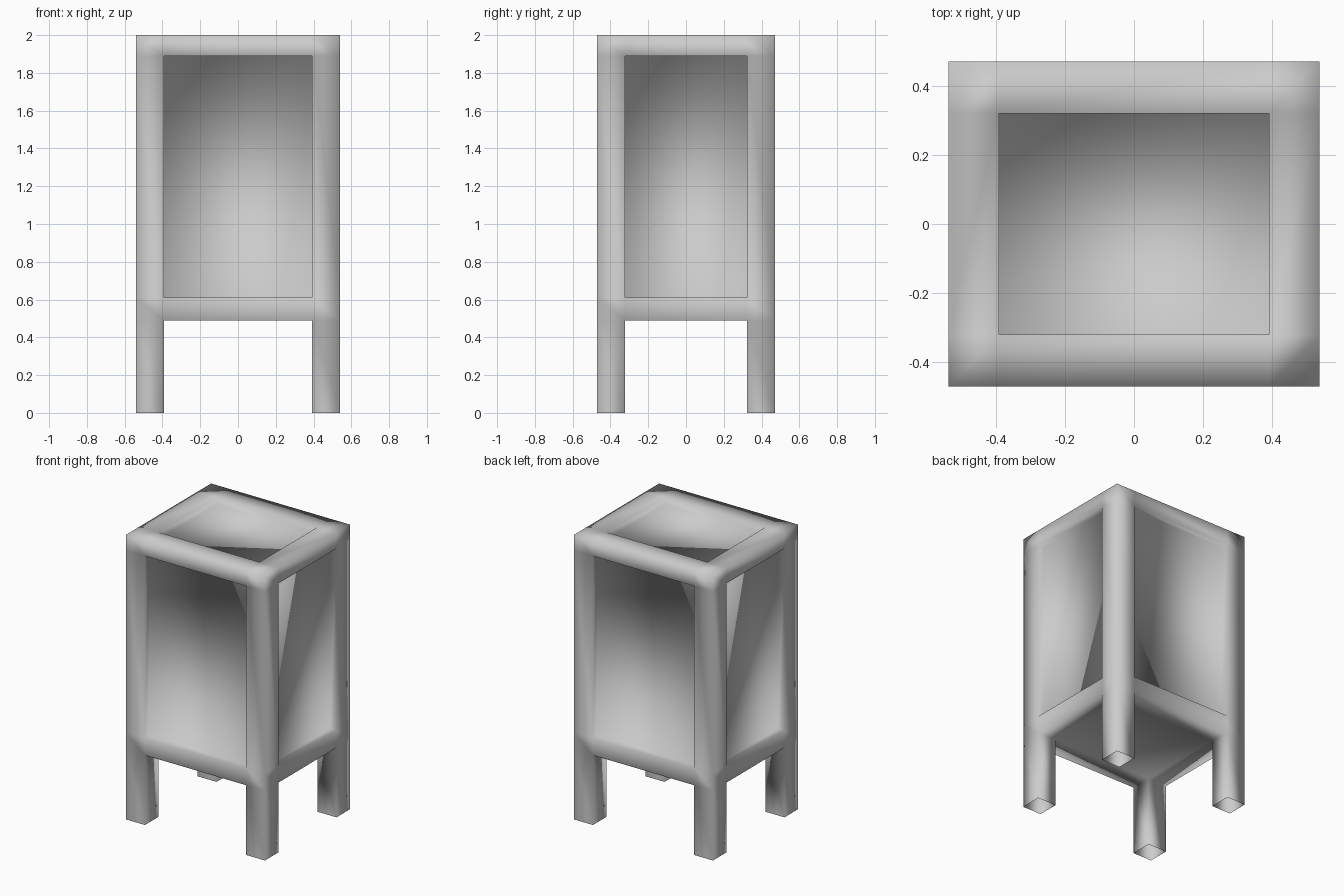
import bpy, bmesh
from mathutils import Vector

if "Cube" in bpy.data.objects:
    bpy.data.objects.remove(bpy.data.objects["Cube"])

HX, HY = 0.54, 0.472          # outer half sizes
IX, IY = 0.393, 0.322         # inner edges of the posts
Z_LEG, Z_TOP = 0.49, 2.0      # underside and top of the body
Z_LOW, Z_HIGH = 0.61, 1.89    # inner edges of the rails
DEPTH = 0.05                  # panel recess

# Body block
bm = bmesh.new()
bmesh.ops.create_cube(bm, size=1)
for v in bm.verts:
    v.co = Vector((v.co.x * 2 * HX, v.co.y * 2 * HY, Z_TOP if v.co.z > 0 else Z_LEG))

# Cut lines that separate posts, rails and panels
def cut(point, normal):
    bmesh.ops.bisect_plane(bm, geom=bm.verts[:] + bm.edges[:] + bm.faces[:],
                           plane_co=point, plane_no=normal)

for s in (-1, 1):
    cut((s * IX, 0, 0), (1, 0, 0))
    cut((0, s * IY, 0), (0, 1, 0))
for z in (Z_LOW, Z_HIGH):
    cut((0, 0, z), (0, 0, 1))
bm.normal_update()

# Extrude every listed face on its own and return the moved faces
def extrude(faces, distance):
    moved = bmesh.ops.extrude_discrete_faces(bm, faces=faces)["faces"]
    for f in moved:
        f.normal_update()
        bmesh.ops.translate(bm, verts=f.verts[:], vec=f.normal * distance)
    return moved

panels, feet = [], []
for f in bm.faces:
    c = f.calc_center_median()
    inside = [abs(c.x) < IX, abs(c.y) < IY, Z_LOW < c.z < Z_HIGH]
    if f.normal.z < -0.5:
        if not inside[0] and not inside[1]:
            feet.append(f)
    elif sum(inside) == 2:
        panels.append(f)

extrude(panels, -DEPTH)               # recessed front, back, side and top panels
caps = extrude(feet, Z_LEG)           # four legs, open at the bottom
bmesh.ops.recalc_face_normals(bm, faces=bm.faces[:])
bmesh.ops.delete(bm, geom=caps, context='FACES_ONLY')

for f in bm.faces:
    f.smooth = True
mesh = bpy.data.meshes.new("cabinet_frame")
bm.to_mesh(mesh)
bm.free()
bpy.context.collection.objects.link(bpy.data.objects.new("cabinet_frame", mesh))
